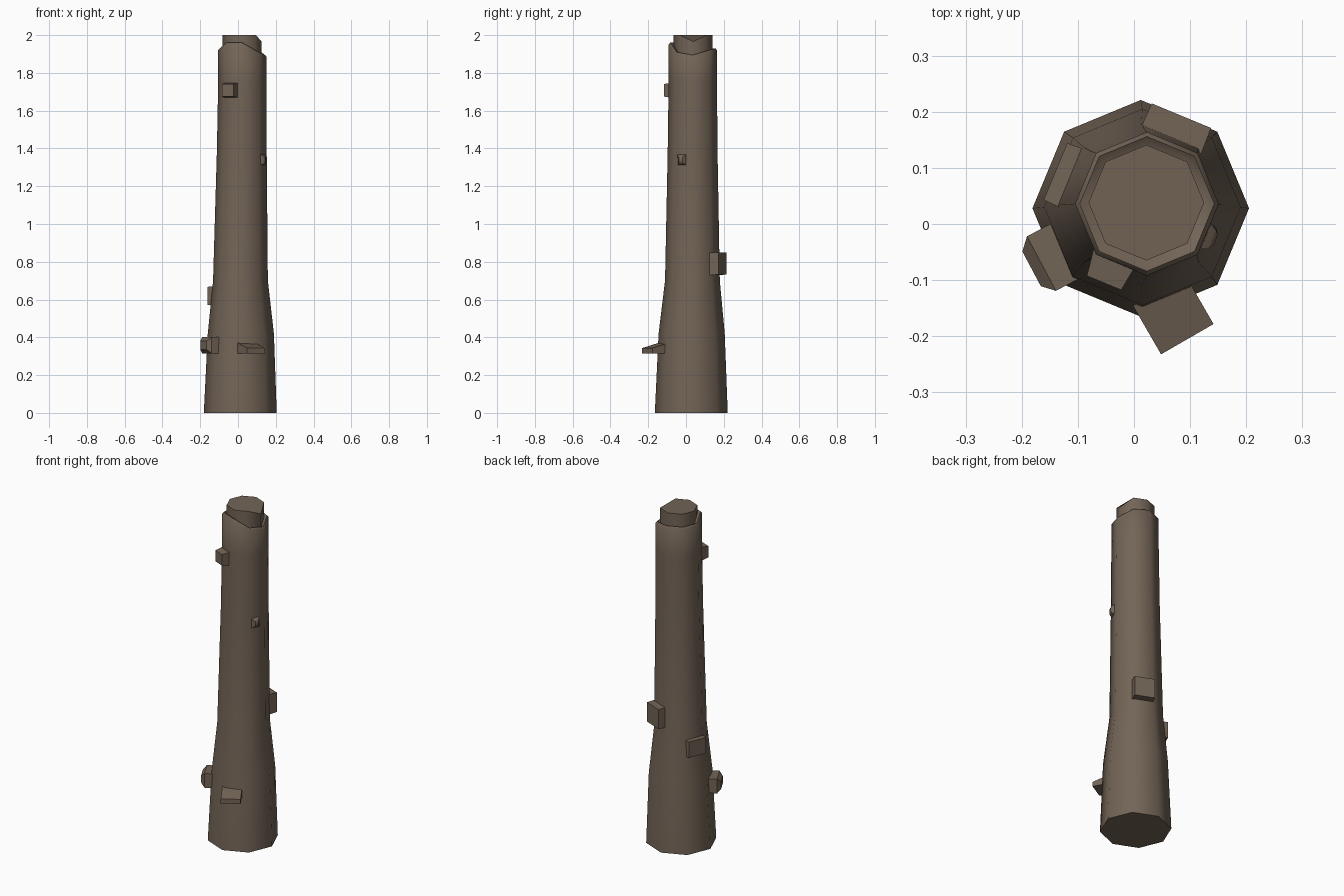
import bpy, bmesh
from math import cos, sin, pi, radians
from mathutils import Matrix, Vector

if "Cube" in bpy.data.objects:
    bpy.data.objects.remove(bpy.data.objects["Cube"])

SIDES = 8
bark = bpy.data.materials.new("brown bark")
bark.use_nodes = True
color = (0.17, 0.128, 0.094, 1)
bark.diffuse_color = color
shader = bark.node_tree.nodes["Principled BSDF"]
shader.inputs["Base Color"].default_value = color
shader.inputs["Roughness"].default_value = 0.9


def finish(name, bm, smooth_angle=50):
    bmesh.ops.recalc_face_normals(bm, faces=bm.faces)
    mesh = bpy.data.meshes.new(name)
    bm.to_mesh(mesh)
    bm.free()
    mesh.materials.append(bark)
    obj = bpy.data.objects.new(name, mesh)
    bpy.context.collection.objects.link(obj)
    bpy.ops.object.select_all(action="DESELECT")
    obj.select_set(True)
    bpy.context.view_layer.objects.active = obj
    bpy.ops.object.shade_smooth_by_angle(angle=radians(smooth_angle))
    return obj


def ring(bm, x, y, radius, heights):
    """Octagon with one height, or one height per corner."""
    if not isinstance(heights, list):
        heights = [heights] * SIDES
    return [bm.verts.new((x + radius * cos(i * pi / 4), y + radius * sin(i * pi / 4), z))
            for i, z in enumerate(heights)]


def loft(name, sections):
    bm = bmesh.new()
    rings = [ring(bm, *s) for s in sections]
    for low, high in zip(rings, rings[1:]):
        for i in range(SIDES):
            j = (i + 1) % SIDES
            bm.faces.new((low[i], low[j], high[j], high[i]))
    bm.faces.new(rings[0])
    bm.faces.new(rings[-1])
    return finish(name, bm)


def knob(name, center, size, facing, taper=1.0, drop=0.0, bevel=0.0):
    """Block of bark: size is depth, width, height; its outer face may shrink or drop."""
    bm = bmesh.new()
    bmesh.ops.create_cube(bm, size=1)
    for v in bm.verts:
        if v.co.x > 0:
            v.co.y *= taper
            v.co.z *= taper
            if v.co.z > 0:
                v.co.z -= drop
        v.co = Vector(a * b for a, b in zip(v.co, size))
    if bevel:
        outer = [e for e in bm.edges if all(v.co.x > 0 for v in e.verts)]
        bmesh.ops.bevel(bm, geom=outer, offset=bevel, segments=1, affect="EDGES")
    bm.transform(Matrix.Translation(center) @ Matrix.Rotation(radians(facing), 4, "Z"))
    return finish(name, bm, 35)


# Tapering trunk with a broken, uneven rim
rim = [1.895, 1.92, 1.93, 1.93, 1.93, 1.96, 1.96, 1.91]
loft("trunk", [
    (0.012, 0.028, 0.193, 0),
    (0.015, 0.030, 0.175, 0.42),
    (0.013, 0.034, 0.145, 0.70),
    (0.020, 0.035, 0.132, 1.38),
    (0.023, 0.036, 0.128, 1.75),
    (0.023, 0.036, 0.128, [z - 0.01 for z in rim]),
    (0.023, 0.036, 0.120, rim),
    (0.023, 0.038, 0.098, [z - 0.015 for z in rim]),
])

# Heartwood stump standing out of the rim, chipped on one corner
loft("heartwood", [
    (0.022, 0.038, 0.103, 1.85),
    (0.022, 0.038, 0.103, [1.966] + [2.0] * 7),
])

# Bark knobs around the trunk
knob("front_knob", (0.07, -0.162, 0.343), (0.10, 0.108, 0.055), 300, drop=0.5)
knob("right_knob", (-0.145, -0.06, 0.358), (0.085, 0.11, 0.085), 208, bevel=0.02)
knob("right_plate", (-0.117, 0.084, 0.62), (0.05, 0.115, 0.10), 157.5, taper=0.95)
knob("back_plate", (0.072, 0.163, 0.79), (0.065, 0.118, 0.12), 67.5, taper=0.97)
knob("upper_front_knob", (-0.041, -0.075, 1.708), (0.065, 0.085, 0.085), 247.5, taper=0.78)
knob("left_bump", (0.125, -0.02, 1.34), (0.045, 0.07, 0.08), 337.5, taper=0.5, bevel=0.008)
